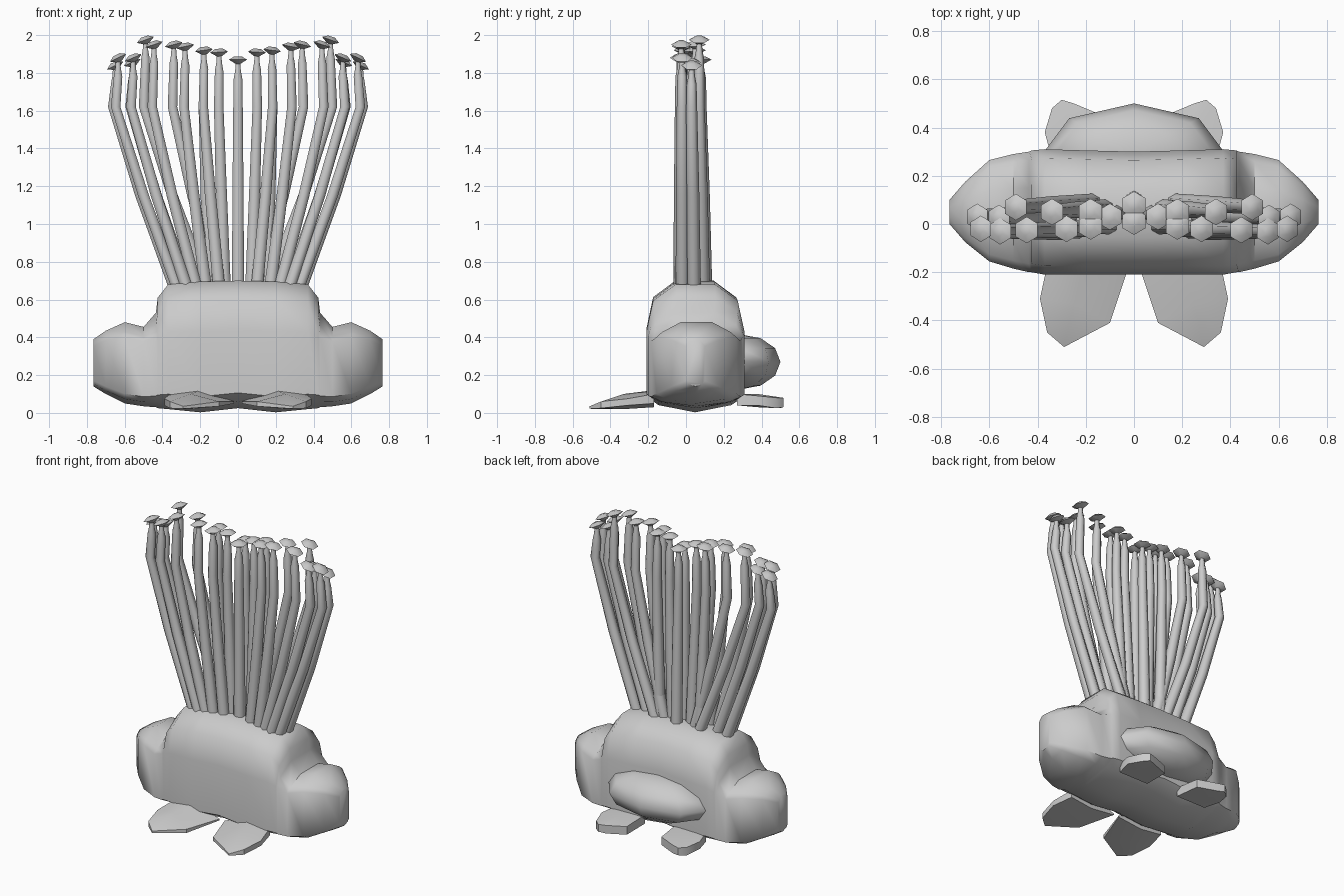
import bpy, bmesh, math
from mathutils import Matrix, Vector

if "Cube" in bpy.data.objects:
    bpy.data.objects.remove(bpy.data.objects["Cube"])


def loft(bm, rings):
    """Skin closed rings of equal length and cap both ends."""
    vs = [[bm.verts.new(p) for p in r] for r in rings]
    n = len(vs[0])
    for a, b in zip(vs, vs[1:]):
        for i in range(n):
            bm.faces.new((a[i], a[(i + 1) % n], b[(i + 1) % n], b[i]))
    bm.faces.new(vs[0][::-1])
    bm.faces.new(vs[-1])


def finish(bm, name, angle):
    bmesh.ops.recalc_face_normals(bm, faces=bm.faces)
    me = bpy.data.meshes.new(name)
    bm.to_mesh(me)
    bm.free()
    ob = bpy.data.objects.new(name, me)
    bpy.context.collection.objects.link(ob)
    bpy.ops.object.select_all(action='DESELECT')
    ob.select_set(True)
    bpy.context.view_layer.objects.active = ob
    bpy.ops.object.shade_smooth_by_angle(angle=math.radians(angle))
    return ob


# Body: cross-sections along x (x, front y, back y, bottom z, top z, shoulder height)
half = [(0, -.21, .30, .025, .70, .62), (.2, -.21, .305, .003, .695, .62),
        (.37, -.21, .31, .02, .68, .62), (.425, -.20, .305, .025, .61, .66),
        (.435, -.20, .30, .03, .53, .75), (.50, -.185, .29, .035, .455, .82),
        (.60, -.155, .265, .05, .48, .82), (.70, -.075, .175, .10, .435, .85),
        (.765, 0.0, .10, .14, .39, .85)]


def section(x, yf, yb, zb, zt, sh):
    c, w = (yf + yb) / 2, (yb - yf) / 2
    side = [(.75, .055), (1, .12), (1, sh), (.86, max(.87, sh + .06)), (.4, 1)]
    prof = [(0, 0)] + side + [(-f, u) for f, u in reversed(side)]
    return [(x, c + f * w, zb + u * (zt - zb)) for f, u in prof]


bm = bmesh.new()
loft(bm, [section(-s[0], *s[1:]) for s in half[:0:-1]] + [section(*s) for s in half])
finish(bm, "body", 50)

# Round tail at the back
bm = bmesh.new()
bmesh.ops.create_uvsphere(bm, u_segments=8, v_segments=6, radius=1)
bmesh.ops.transform(bm, verts=bm.verts, matrix=Matrix.Translation((0, .29, .27))
                    @ Matrix.Diagonal((.38, .21, .145, 1)))
finish(bm, "tail", 60)

# Feet: outline points (x, y, bottom z, top z) on the right, mirrored to the left
front = [(.02, -.17, .05, .06), (.20, -.17, .03, .12), (.36, -.17, .05, .10),
         (.39, -.31, .04, .075), (.36, -.45, .025, .06), (.29, -.51, .022, .035),
         (.10, -.41, .035, .06)]
back = [(.34, .27, .04, .10), (.12, .27, .04, .10), (.13, .45, .03, .085),
        (.25, .50, .025, .08), (.30, .515, .03, .08), (.34, .48, .025, .08),
        (.37, .38, .04, .09)]
for name, pts, ridge in (("front_foot", front, (.25, -.33, .02, .10)),
                         ("back_foot", back, (.25, .38, .03, .10))):
    for sx, side in ((1, "right"), (-1, "left")):
        bm = bmesh.new()
        lo = [bm.verts.new((sx * x, y, b)) for x, y, b, t in pts]
        hi = [bm.verts.new((sx * x, y, t)) for x, y, b, t in pts]
        x, y, b, t = ridge
        cl, ch = bm.verts.new((sx * x, y, b)), bm.verts.new((sx * x, y, t))
        for i in range(len(pts)):
            j = (i + 1) % len(pts)
            bm.faces.new((lo[i], lo[j], hi[j], hi[i]))
            bm.faces.new((hi[i], hi[j], ch))
            bm.faces.new((lo[j], lo[i], cl))
        finish(bm, f"{name}_{side}", 35)


def hexagon(c, r, rot=None):
    rot = rot or Matrix.Identity(3)
    return [Vector(c) + rot @ Vector((r * math.cos(a), r * math.sin(a), 0))
            for a in (math.radians(30 + 60 * i) for i in range(6))]


# Stalks: cap centre (x, y, z) and base x, mirrored
stalks = [(0, .01, 1.87, 0), (0, .08, 1.87, 0), (.10, .03, 1.91, .07),
          (.18, -.01, 1.92, .10), (.18, .05, 1.92, .15), (.28, -.02, 1.94, .17),
          (.34, .05, 1.95, .11), (.445, -.025, 1.95, .22), (.49, .07, 1.975, .16),
          (.555, -.03, 1.88, .27), (.56, .025, 1.855, .26), (.635, -.02, 1.88, .32),
          (.65, .03, 1.84, .335)]
stem, cap = bmesh.new(), bmesh.new()
for x, y, z, bx in stalks:
    for sx in ((1, -1) if x else (1,)):
        yb = .03 + (y - .02) * 1.2
        bend = x * 1.02
        path = [(bx, yb, .66, .037), (bx + (bend - bx) * .55, yb * .55 + y * .45, 1.15, .034),
                (bend, y, 1.62, .029), (x, y, z - .10, .026), (x, y, z - .055, .017),
                (x, y, z, .013)]
        loft(stem, [hexagon((sx * px, py, pz), r) for px, py, pz, r in path])
        # Hexagonal cap tilted outward
        rot = Matrix.Rotation(sx * x * .7, 3, 'Y')
        c = Vector((sx * x, y, z))
        loft(cap, [hexagon(c + rot @ Vector((0, 0, h)), r, rot)
                   for h, r in ((-.022, .015), (0, .055), (.018, .022))])
finish(stem, "stalks", 65)
finish(cap, "stalk_caps", 40)
